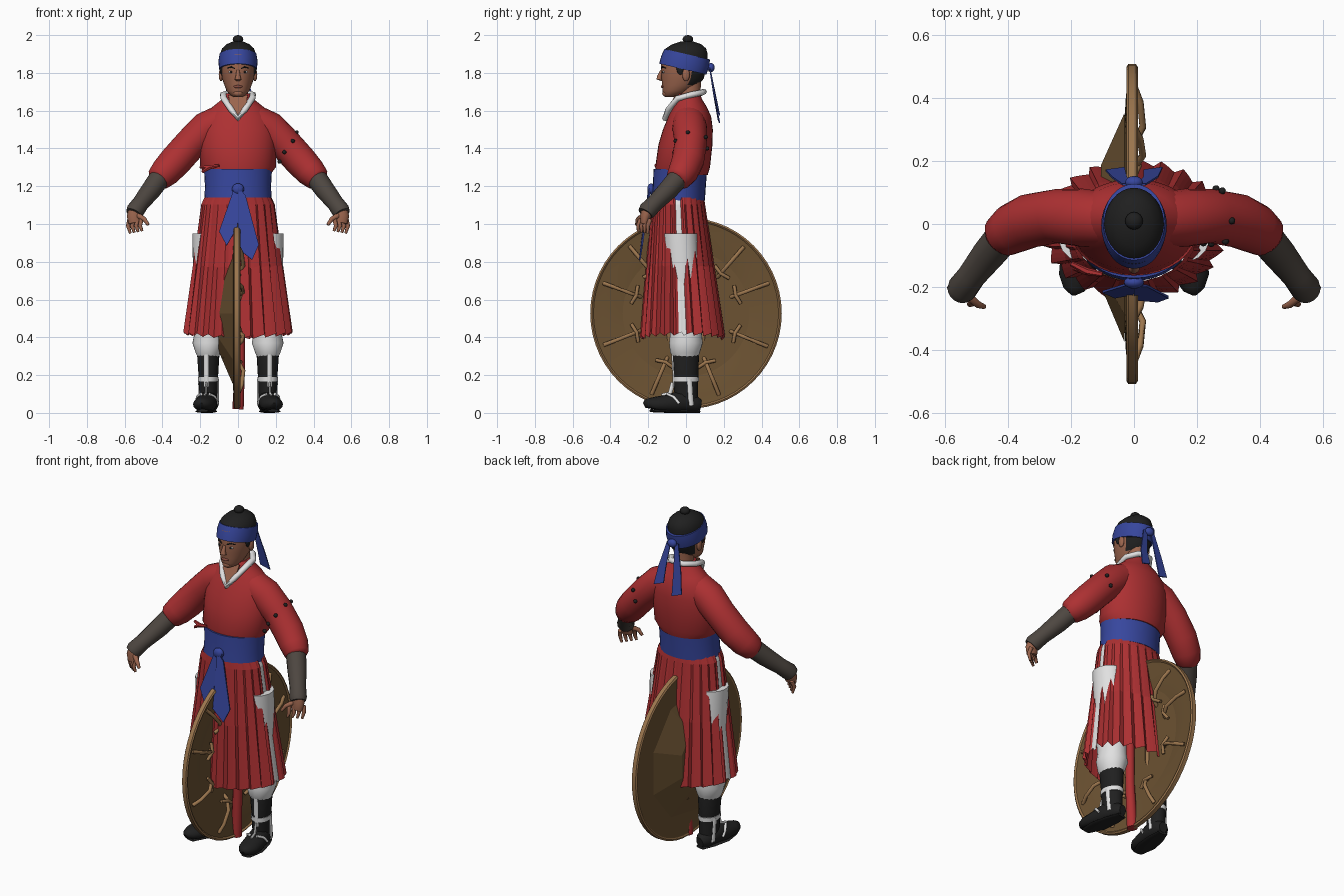
import bpy, bmesh, math
from mathutils import Vector

cube = bpy.data.objects.get("Cube")
if cube:
    bpy.data.objects.remove(cube)


def material(name, r, g, b):
    m = bpy.data.materials.new(name)
    m.use_nodes = True
    m.diffuse_color = (r, g, b, 1)
    m.node_tree.nodes["Principled BSDF"].inputs["Base Color"].default_value = (r, g, b, 1)
    return m


RED = material("red cloth", .42, .03, .032)
BLUE = material("blue cloth", .038, .062, .34)
WHITE = material("white cloth", .75, .75, .75)
SKIN = material("skin", .33, .13, .075)
LIPS = material("lips", .24, .07, .05)
BLACK = material("black", .014, .014, .014)
GREY = material("grey guard", .075, .062, .052)
BROWN = material("shield brown", .15, .085, .032)
WOOD = material("light wood", .33, .18, .075)
X, Y, Z = Vector((1, 0, 0)), Vector((0, 1, 0)), Vector((0, 0, 1))


def finish(name, bm, mats, smooth=True):
    bmesh.ops.recalc_face_normals(bm, faces=bm.faces)
    me = bpy.data.meshes.new(name)
    bm.to_mesh(me)
    bm.free()
    for m in mats:
        me.materials.append(m)
    if smooth:
        me.polygons.foreach_set("use_smooth", [True] * len(me.polygons))
        me.set_sharp_from_angle(angle=math.radians(50))
    ob = bpy.data.objects.new(name, me)
    bpy.context.collection.objects.link(ob)
    return ob


def tube(name, pts, radii, mat, n=16, ref=Y, axis=None, closed=False, caps=True, smooth=True, rule=None):
    """Rings of given radii swept along a path; a fixed axis keeps the rings parallel."""
    bm, rings = bmesh.new(), []
    pts = [Vector(p) for p in pts]
    last = len(pts) - 1
    for i, p in enumerate(pts):
        if closed:
            t = pts[(i + 1) % len(pts)] - pts[i - 1]
        else:
            t = pts[min(i + 1, last)] - pts[max(i - 1, 0)]
        t = (axis or t).normalized()
        u = t.cross(ref).normalized()
        v = u.cross(t)
        r = radii[i] if isinstance(radii, list) else radii
        ru, rv = r if isinstance(r, tuple) else (r, r)
        rings.append([bm.verts.new(p + u * ru * math.cos(a) + v * rv * math.sin(a))
                      for a in (math.tau * k / n for k in range(n))])
    for a, b in zip(rings, rings[1:] + ([rings[0]] if closed else [])):
        for k in range(n):
            bm.faces.new((a[k], a[k - 1], b[k - 1], b[k]))
    if caps and not closed:
        bm.faces.new(rings[0])
        bm.faces.new(rings[-1])
    mats = mat if isinstance(mat, list) else [mat]
    if rule:
        for f in bm.faces:
            f.material_index = rule(f.calc_center_median())
    return finish(name, bm, mats, smooth)


def loft(name, rows, mat, x=0, **kw):
    """Stack of level ellipses given as (z, centre y, half width, half depth)."""
    return tube(name, [(x, r[1], r[0]) for r in rows], [(r[2], r[3]) for r in rows], mat, axis=Z, **kw)


def ball(name, loc, size, mat):
    bm = bmesh.new()
    bmesh.ops.create_uvsphere(bm, u_segments=16, v_segments=10, radius=1)
    bmesh.ops.scale(bm, vec=size, verts=bm.verts)
    bmesh.ops.translate(bm, vec=loc, verts=bm.verts)
    return finish(name, bm, [mat])


def plate(name, outline, mat, thick=.008):
    bm = bmesh.new()
    bm.faces.new([bm.verts.new(p) for p in outline])
    ob = finish(name, bm, [mat], False)
    mod = ob.modifiers.new("thickness", "SOLIDIFY")
    mod.thickness, mod.offset = thick, 0
    return ob


# Jacket, collar and sash
loft("jacket", [(1.26, -.02, .17, .135), (1.30, -.018, .2, .145), (1.42, -.003, .2, .143), (1.5, .01, .2, .132),
                (1.57, .02, .175, .113), (1.62, .02, .135, .09), (1.66, .015, .085, .07), (1.69, .015, .065, .06)],
     RED, n=32)
half = [(.035, -.092, 1.605), (.075, -.045, 1.665), (.078, .03, 1.685), (.04, .083, 1.695)]
tube("collar", [(0, -.108, 1.56)] + half + [(0, .092, 1.70)] + [(-x, y, z) for x, y, z in half[::-1]],
     (.018, .016), WHITE, n=8, ref=Z, closed=True)
plate("throat", [(0, -.106, 1.575), (.045, -.08, 1.63), (.05, -.055, 1.68), (-.05, -.055, 1.68), (-.045, -.08, 1.63)], SKIN)
loft("sash", [(1.125, -.04, .178, .14), (1.2, -.035, .175, .14), (1.29, -.03, .18, .142)], BLUE, n=32)
ball("sash_knot", (0, -.185, 1.185), (.032, .02, .03), BLUE)
plate("sash_tail_right", [(-.02, -.19, 1.19), (.03, -.19, 1.19), (-.005, -.222, .98), (-.06, -.232, .885), (-.1, -.215, .96)], BLUE)
plate("sash_tail_left", [(0, -.195, 1.2), (.04, -.195, 1.15), (.11, -.232, .89), (.075, -.245, .81), (0, -.238, .87)], BLUE)
for tip in ((-.2, -.125, 1.30), (-.1, -.16, 1.31), (-.19, -.14, 1.275)):
    tube("jacket_tie", [(-.15, -.15, 1.30), tip], [.012, .008], RED, n=6, ref=Z)

# Pleated skirt with a white slit on each side
bm, rings, count = bmesh.new(), [], 96
for t in (0, .05, .5, 1):
    ring = []
    for k in range(count):
        a = math.tau * (k + .5) / count
        s, c = math.sin(a), math.cos(a)
        pleat = 1 + (.015 + .075 * t) * ((k % 4) / 3 - .6)
        if abs(s) < .14:
            pleat = .95
        rx, ry = .18 + .012 * min(1, t * 20) + .095 * t, .138 + .08 * t
        hem = .025 * abs(c) + .006 * (k % 4)
        ring.append(bm.verts.new((rx * pleat * c, -.043 + .025 * t + ry * pleat * s,
                                  1.14 + (.385 + hem - 1.14) * t)))
    rings.append(ring)
for a, b in zip(rings, rings[1:]):
    for k in range(count):
        f = bm.faces.new((a[k - 1], a[k], b[k], b[k - 1]))
        f.material_index = int(abs(math.sin(math.tau * k / count)) < .1)
finish("skirt", bm, [RED, WHITE], False)

# Head: face, hair, ears and features
loft("neck", [(1.62, .02, .06, .06), (1.68, .018, .054, .058), (1.76, .02, .055, .06)], SKIN)
loft("head", [(1.672, -.085, .02, .025), (1.682, -.072, .04, .046), (1.705, -.05, .06, .074), (1.735, -.03, .072, .096),
              (1.77, -.018, .084, .112), (1.81, -.014, .09, .118), (1.86, -.012, .092, .12), (1.9, -.01, .09, .117)],
     [SKIN, BLACK], n=32, rule=lambda c: int(c.y > .02 - (c.z > 1.79) * .05 and c.z > 1.72))
loft("hair", [(1.86, -.008, .097, .122), (1.9, -.005, .095, .12), (1.93, 0, .084, .106), (1.952, .004, .06, .076),
              (1.965, .006, .03, .036), (1.968, .006, .008, .01)], BLACK, n=32)
ball("topknot", (0, .01, 1.978), (.028, .028, .022), BLACK)
tube("nose", [(0, -.128, 1.815), (0, -.14, 1.785), (0, -.143, 1.766), (0, -.125, 1.758)],
     [.008, (.012, .013), (.018, .014), .01], SKIN, n=10, axis=Z)
ball("lips", (0, -.124, 1.727), (.024, .009, .008), LIPS)
ball("chin", (0, -.108, 1.692), (.026, .018, .018), SKIN)
for s in (1, -1):
    ball("ear", (s * .09, -.0, 1.79), (.012, .02, .034), SKIN)
    ball("sideburn", (s * .087, -.03, 1.825), (.01, .02, .035), BLACK)
    ball("eye", (s * .036, -.118, 1.805), (.015, .006, .006), WHITE)
    ball("iris", (s * .036, -.122, 1.805), (.007, .004, .006), BLACK)
    tube("eyebrow", [(s * .016, -.131, 1.823), (s * .036, -.124, 1.832), (s * .058, -.107, 1.825)],
         [.003, .005, .002], BLACK, n=6, ref=Z)
    side = "left" if s > 0 else "right"
    # Headband tails
    x = s * .025
    plate("band_tail_" + side, [(x - .012, .125, 1.83), (x + .012, .125, 1.83), (x * 2 + .027, .15, 1.68),
          (x * 2.4 + .03, .178, 1.555 + .02 * s), (x * 2.4 - .03, .17, 1.575 + .02 * s), (x * 2 - .02, .148, 1.68)], BLUE, .006)
band = tube("headband", [(0, -.008, -.041), (0, -.005, 0), (0, -.003, .041)],
            [(.1, .128), (.104, .13), (.098, .124)], BLUE, n=32, axis=Z)
band.location = (0, 0, 1.858)
band.rotation_euler.x = math.radians(-13)
ball("band_knot", (0, .132, 1.828), (.028, .02, .024), BLUE)

# Arms, hands and legs
for s in (1, -1):
    side = "left" if s > 0 else "right"

    def limb(name, pts, radii, mat, **kw):
        return tube(side + "_" + name, [(s * x, y, z) for x, y, z in pts], radii, mat, **kw)

    limb("sleeve", [(.08, .015, 1.55), (.165, .02, 1.505), (.245, .025, 1.43), (.33, .01, 1.335), (.385, -.015, 1.275),
                    (.42, -.04, 1.24), (.432, -.05, 1.228)],
         [.085, .092, .086, .086, .08, .068, .05], RED, n=20)
    limb("forearm_guard", [(.41, -.035, 1.25), (.46, -.095, 1.18), (.515, -.165, 1.11), (.545, -.205, 1.07), (.553, -.215, 1.055)],
         [.056, .053, .045, .048, .042], GREY)
    limb("palm", [(.545, -.2, 1.075), (.55, -.215, 1.04), (.545, -.22, 1.005)], [.036, (.038, .028), (.034, .02)], SKIN)
    for i in range(4):
        x, y = .574 - .021 * i, -.19 - .017 * i
        limb("finger", [(x, y, 1.025), (x + .008, y - .012, .99), (x - .004, y - .012, .95 + .004 * i)],
             [.012, .011, .007], SKIN, n=8)
    limb("thumb", [(.53, -.225, 1.045), (.495, -.255, 1.025), (.475, -.262, .995)], [.015, .012, .008], SKIN, n=8)

    leg = [loft(side + "_trousers", [(.28, 0, .05, .06), (.32, -.005, .068, .08), (.37, 0, .085, .09), (.42, 0, .075, .085),
                                     (.6, -.01, .08, .09), (.95, -.03, .08, .09)], WHITE),
           loft(side + "_boot_shaft", [(.03, .005, .045, .06), (.12, 0, .048, .064), (.2, 0, .052, .066),
                                       (.32, -.003, .06, .073), (.335, -.003, .058, .07)], BLACK, n=20)]
    foot = tube(side + "_boot_foot", [(0, .078, .04), (0, .05, .045), (0, -.03, .06), (0, -.1, .048), (0, -.17, .045), (0, -.21, .052), (0, -.225, .06)],
                [(.025, .03), (.046, .045), (.055, .06), (.06, .048), (.055, .04), (.034, .026), (.01, .01)], BLACK, ref=Z)
    for v in foot.data.vertices:
        v.co.z = max(v.co.z, .008 if v.co.y > -.17 else .02)
    leg += [foot, tube(side + "_boot_sole", [(0, .072, .008), (0, 0, .008), (0, -.1, .008), (0, -.19, .012)],
                       [(.03, .008), (.048, .008), (.055, .008), (.03, .008)], BLACK, ref=Z),
            # White boot piping
            loft(side + "_ankle_trim", [(.165, 0, .054, .069), (.19, 0, .055, .07)], WHITE, n=20),
            tube(side + "_front_trim", [(0, -.065, .14), (0, -.066, .2), (0, -.074, .33)], (.012, .006), WHITE, n=8),
            tube(side + "_toe_trim", [(0, -.07, .16), (0, -.085, .103), (0, -.13, .09)], (.012, .006), WHITE, n=8, ref=X)]
    for e in (1, -1):
        leg += [tube(side + "_side_trim", [(e * .05, .01, .18), (e * .05, .015, .1), (e * .047, .02, .04)], (.006, .013), WHITE, n=8),
                tube(side + "_foot_trim", [(e * .022, -.105, .1), (e * .047, -.075, .085), (e * .057, -.045, .05)], .008, WHITE, n=8)]
    for ob in leg:
        ob.location.x = s * .157
        ob.rotation_euler.z = s * math.radians(9)

# Sleeve studs on the left arm
for p in ((.31, .01, 1.485), (.29, -.055, 1.44), (.245, -.062, 1.38), (.22, -.06, 1.33), (.28, .105, 1.46), (.26, .112, 1.40)):
    ball("sleeve_stud", p, (.011, .011, .011), BLACK)

# Round shield standing on edge between the legs
C = .527


def disc(name, rows, mat, n, **kw):
    return tube(name, [(x, 0, C) for x, r in rows], [r for x, r in rows], mat, n=n, ref=Z, axis=X, **kw)


disc("shield_rim", [(.004, .49), (.012, .498), (.006, .507), (-.018, .507), (-.024, .498), (-.02, .49)], WOOD, 56, caps=False)
disc("shield_ring", [(.004, .495), (-.004, .44), (-.008, .40), (-.02, .335), (-.03, .335), (-.026, .40), (-.022, .44),
                     (-.02, .495)], BROWN, 56, caps=False)
disc("shield_centre", [(-.02, .365), (-.095, .19), (-.1, .01), (-.106, .01), (-.104, .2), (-.03, .375)], BROWN, 9, smooth=False)
for deg in (20, 49, 130, 160, 201, 247, 292, 338):
    c, s = math.cos(math.radians(deg)), math.sin(math.radians(deg))

    def polar(x, r, off=0):
        return (x, c * r - s * off, C + s * r + c * off)

    tube("shield_brace", [polar(.0, .465), polar(.02, .41), polar(.028, .33), polar(.0, .27), polar(-.06, .235)], .011, WOOD, n=8)
    tube("brace_peg", [polar(.0, .29, -.05), polar(.015, .28), polar(.0, .29, .05)], .01, WOOD, n=8, ref=X)
for y in (-.09, .09):
    tube("shield_grip", [(-.07, y, C - .24), (-.02, y, C - .12), (-.02, y, C + .12), (-.07, y, C + .24)], .012, WOOD, n=8)

# Red hanging scabbard below the skirt
tube("scabbard", [(.012, -.02, .6), (.012, -.02, .3), (.0, -.015, .02)], [.024, .026, .03], RED, n=12)
